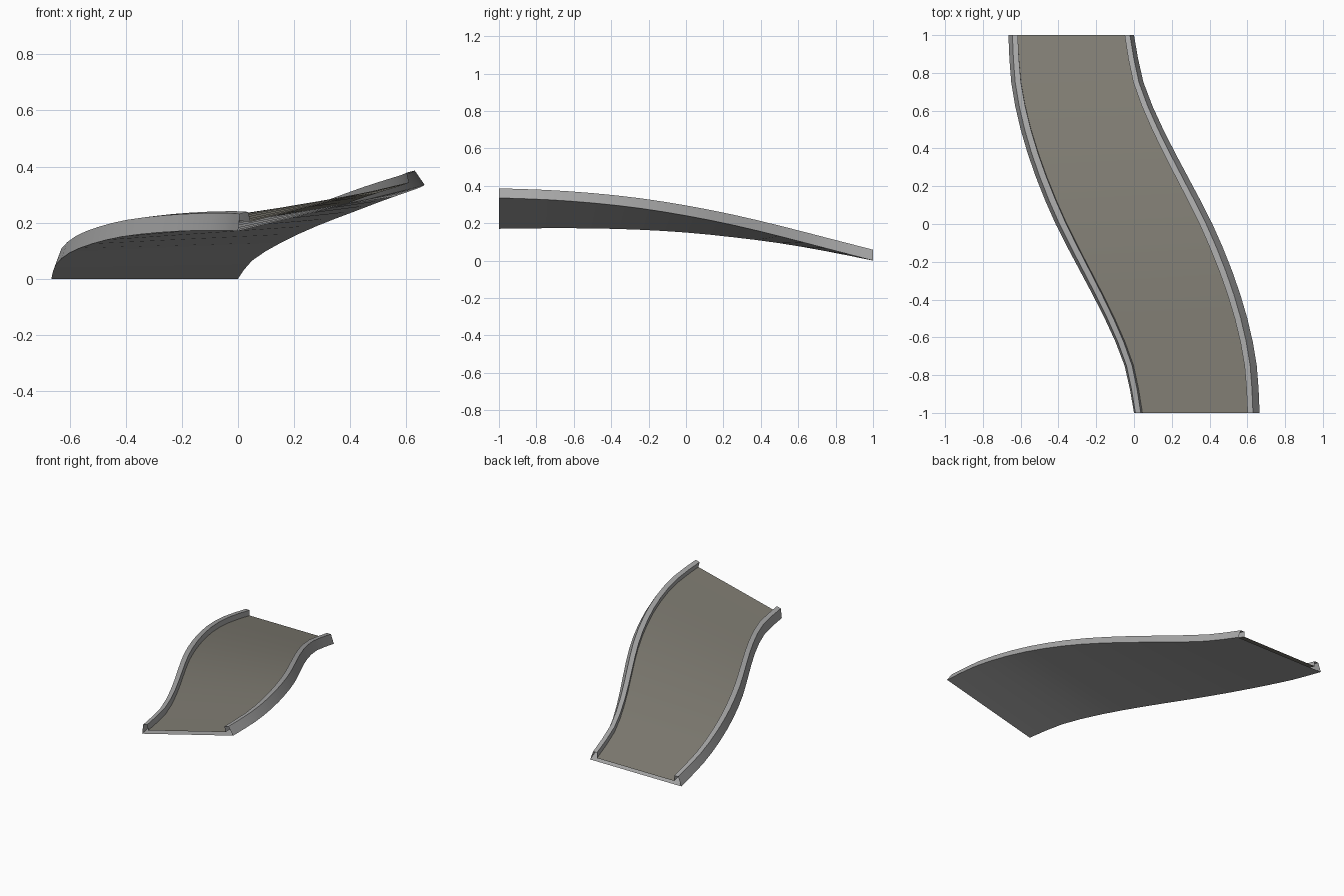
import bpy
import math
from mathutils import Vector

if "Cube" in bpy.data.objects:
    bpy.data.objects.remove(bpy.data.objects["Cube"])

# Banked S-curve track: edge offsets and heights every 0.25 along y (-1 to 1)
EDGE_X = [0, -.05, -.155, -.285, -.415, -.52, -.60, -.65, -.665]
LEFT_Z = [.17, .173, .172, .165, .15, .125, .093, .05, 0]
RIGHT_Z = [.335, .326, .308, .28, .24, .19, .13, .065, 0]
RIGHT_X = [-v for v in reversed(EDGE_X)]
STEPS = 16


def sample(table, t):
    """Smooth interpolation through the evenly spaced table."""
    f = t * (len(table) - 1)
    i = min(int(f), len(table) - 2)
    u = f - i
    n = len(table) - 1

    def slope(k):
        a, b = max(k - 1, 0), min(k + 1, n)
        return (table[b] - table[a]) / (b - a)
    h = u * u * (3 - 2 * u)
    return (table[i] * (1 - h) + table[i + 1] * h
            + slope(i) * u * (1 - u) ** 2 - slope(i + 1) * u * u * (1 - u))


def material(name, colour):
    m = bpy.data.materials.new(name)
    m.diffuse_color = (*colour, 1)
    m.use_nodes = True
    m.node_tree.nodes["Principled BSDF"].inputs["Base Color"].default_value = m.diffuse_color
    return m


rail_grey = material("rail grey", (.40, .40, .40))
deck_olive = material("deck olive grey", (.22, .208, .175))


def sweep(name, profile, mat):
    """Sweep (fraction across, height) points along the banked track."""
    verts, faces = [], []
    n = len(profile)
    for k in range(STEPS + 1):
        t = k / STEPS
        y = -1 + 2 * t
        left = Vector((sample(EDGE_X, t), y, sample(LEFT_Z, t)))
        right = Vector((sample(RIGHT_X, t), y, sample(RIGHT_Z, t)))
        across = right - left
        up = Vector((-across.z, 0, across.x)).normalized()
        for s, h in profile:
            verts.append(left + across * s + up * h)
    for k in range(STEPS):
        for j in range(n - 1):
            a = k * n + j
            faces.append((a, a + n, a + n + 1, a + 1))
    me = bpy.data.meshes.new(name)
    me.from_pydata(verts, [], faces)
    me.materials.append(mat)
    ob = bpy.data.objects.new(name, me)
    bpy.context.collection.objects.link(ob)
    bpy.context.view_layer.objects.active = ob
    ob.select_set(True)
    bpy.ops.object.shade_smooth_by_angle(angle=math.radians(20))
    ob.select_set(False)


# Rail cross-section: leaning outer wall, flat top, inner wall (open ends)
DECK_H = .022
rail = [(0, 0), (.032, .058), (.075, .058), (.075, DECK_H)]
right_rail = [(1 - s, h) for s, h in rail]
left_rail = list(reversed(rail))

sweep("underside", [(0, 0), (1, 0)], rail_grey)
sweep("right_rail", right_rail, rail_grey)
sweep("left_rail", left_rail, rail_grey)
sweep("deck", [(.925, DECK_H), (.075, DECK_H)], deck_olive)
